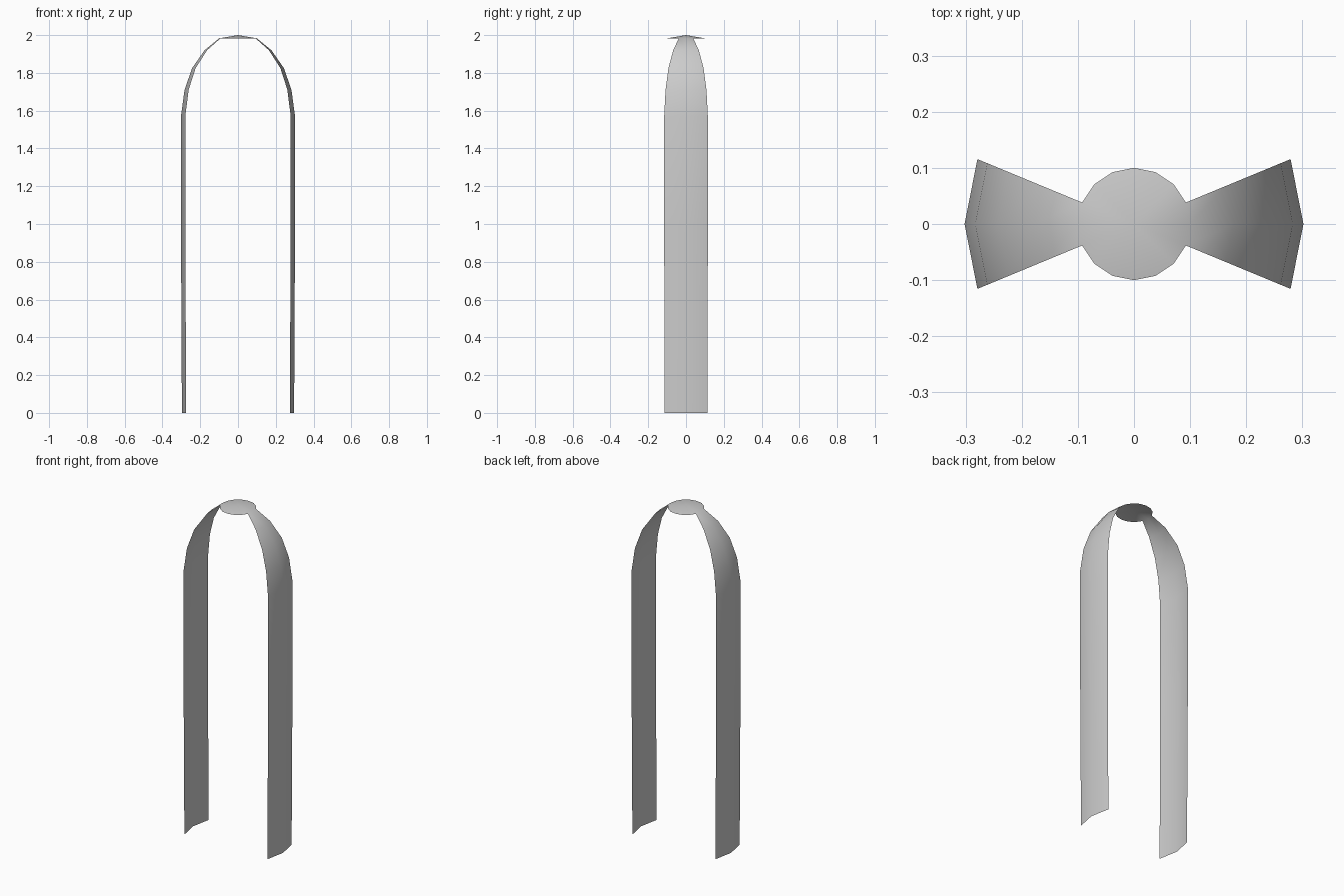
import bpy, bmesh
from math import sin, cos, pi

if "Cube" in bpy.data.objects:
    bpy.data.objects.remove(bpy.data.objects["Cube"])

SEG = 16
CAP_R, CAP_Z = 0.1, 1.983

# Half-silhouette from cap rim down to the floor: (radius, z)
profile = [(CAP_R, CAP_Z), (0.177, 1.92), (0.243, 1.825),
           (0.283, 1.71), (0.302, 1.57), (0.302, 1.0), (0.297, 0.0)]


def ring_point(r, z, i):
    a = 2 * pi * i / SEG
    return (r * cos(a), r * sin(a), z)


bm = bmesh.new()

# Shallow domed cap with a full rim
apex = bm.verts.new((0, 0, 2.0))
rim = [bm.verts.new(ring_point(CAP_R, CAP_Z, i)) for i in range(SEG)]
for i in range(SEG):
    bm.faces.new((apex, rim[i], rim[(i + 1) % SEG]))

# Two opposite curved strips, each two facets wide
for centre in (0, SEG // 2):
    cols = [centre - 1, centre, centre + 1]
    upper = [rim[c % SEG] for c in cols]
    for r, z in profile[1:]:
        lower = [bm.verts.new(ring_point(r, z, c)) for c in cols]
        for k in range(2):
            bm.faces.new((upper[k], lower[k], lower[k + 1], upper[k + 1]))
        upper = lower

for f in bm.faces:
    f.smooth = True
mesh = bpy.data.meshes.new("arched_shell")
bm.to_mesh(mesh)
bm.free()
obj = bpy.data.objects.new("arched_shell", mesh)
bpy.context.collection.objects.link(obj)
